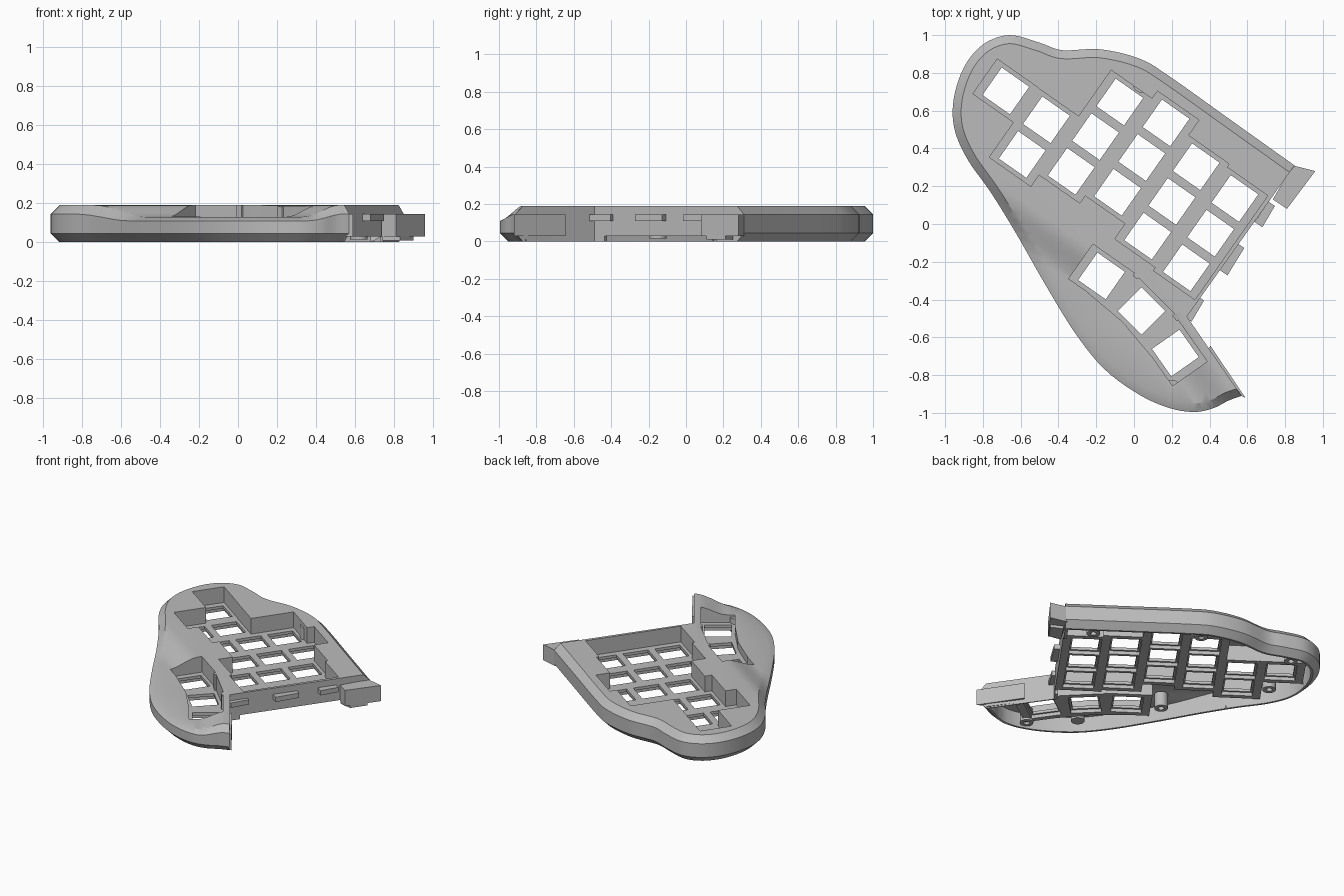
import bpy, bmesh
from math import radians, cos, sin
from mathutils import Matrix, Vector

cube = bpy.data.objects.get("Cube")
if cube:
    bpy.data.objects.remove(cube, do_unlink=True)

grey = bpy.data.materials.new("mid_grey")
grey.use_nodes = True
grey.diffuse_color = (0.5, 0.5, 0.5, 1)
grey.node_tree.nodes["Principled BSDF"].inputs["Base Color"].default_value = (0.5, 0.5, 0.5, 1)

TILT = radians(-35)
ROW = Vector((cos(TILT), sin(TILT)))
COL = Vector((-sin(TILT), cos(TILT)))
PITCH_U, PITCH_V, HOLE = 0.264, 0.224, 0.178
PLATE_TOP, PLATE_BASE, SKIRT_BASE = 0.075, 0.055, 0.03


def finish(bm, name):
    bmesh.ops.recalc_face_normals(bm, faces=bm.faces)
    me = bpy.data.meshes.new(name)
    bm.to_mesh(me)
    bm.free()
    me.materials.append(grey)
    ob = bpy.data.objects.new(name, me)
    bpy.context.collection.objects.link(ob)
    return ob


def loft(rings):
    """Closed solid through rings of equal length."""
    bm = bmesh.new()
    loops = [[bm.verts.new(p) for p in ring] for ring in rings]
    n = len(loops[0])
    for a, b in zip(loops, loops[1:]):
        for i in range(n):
            j = (i + 1) % n
            bm.faces.new((a[i], a[j], b[j], b[i]))
    bm.faces.new(loops[0][::-1])
    bm.faces.new(loops[-1])
    bm.normal_update()
    return bm


def prism(name, pts, z0, z1):
    return finish(loft([[(x, y, z) for x, y in pts] for z in (z0, z1)]), name)


def box(centre, angle, half_u, half_v, z0, z1):
    bm = bmesh.new()
    bmesh.ops.create_cube(bm, size=2)
    place = Matrix.Translation((*centre, (z0 + z1) / 2)) @ Matrix.Rotation(angle, 4, "Z")
    bm.transform(place @ Matrix.Diagonal((half_u, half_v, (z1 - z0) / 2, 1)))
    return finish(bm, "cutter")


def rod(name, centre, radius, z0, z1, turn=Matrix()):
    bm = bmesh.new()
    bmesh.ops.create_cone(bm, cap_ends=True, segments=24, radius1=radius, radius2=radius, depth=z1 - z0)
    bm.transform(Matrix.Translation((*centre, (z0 + z1) / 2)) @ turn)
    return finish(bm, name)


def carve(ob, cutters):
    """Subtract the cutters one after another, then delete them."""
    for c in cutters:
        mod = ob.modifiers.new("cut", "BOOLEAN")
        mod.operation, mod.solver, mod.object = "DIFFERENCE", "EXACT", c
    graph = bpy.context.evaluated_depsgraph_get()
    graph.update()
    me = bpy.data.meshes.new_from_object(ob.evaluated_get(graph))
    ob.modifiers.clear()
    ob.data = me
    for c in cutters:
        bpy.data.objects.remove(c, do_unlink=True)


def smooth(ob):
    ob.data.shade_smooth()
    ob.data.set_sharp_from_angle(angle=radians(28))


# Outline: a smooth curve round the outside, closed by two straight joint edges
KNOTS = [Vector(p) for p in (
    (.85, .31), (.52, .545), (.19, .78), (.03, .875), (-.18, .925), (-.38, .92), (-.5, .96),
    (-.66, 1), (-.8, .95), (-.9, .83), (-.955, .66), (-.95, .5), (-.88, .34), (-.76, .17),
    (-.63, -.04), (-.47, -.32), (-.31, -.58), (-.155, -.77), (.03, -.905), (.19, -.975),
    (.32, -.995), (.42, -.975), (.5, -.935), (.57, -.91))]
NOTCH = Vector((.28, -.49))


def spline(k, steps=5):
    k = [2 * k[0] - k[1]] + k + [2 * k[-1] - k[-2]]
    out = []
    for a, b, c, d in zip(k, k[1:], k[2:], k[3:]):
        for s in range(steps):
            t = s / steps
            out.append((2 * b + (c - a) * t + (2 * a - 5 * b + 4 * c - d) * t ** 2
                        + (3 * b - a - 3 * c + d) * t ** 3) / 2)
    return out + [k[-2]]


CURVE = spline(KNOTS)


def ring(inset, z, side=0):
    """Outline moved inward by inset on the curve and by side on the joint edges."""
    pts = []
    for i, p in enumerate(CURVE):
        t = (CURVE[min(i + 1, len(CURVE) - 1)] - CURVE[max(i - 1, 0)]).normalized()
        pts.append(p + Vector((-t.y, t.x)) * inset)
    for i in (0, -1):
        pts[i] = CURVE[i] + (NOTCH - CURVE[i]).normalized() * inset - ROW * side
    pts.append(NOTCH - ROW * side)
    return [(p.x, p.y, z) for p in pts]


# The top dips over the thumb area and rises again at the joint edge
RAMPS = ((COL, -.45, -.24), (Vector((.83, .55)), -.25, -.05))


def dip(p):
    """Drop at a point: none at the lower rim, most at the top."""
    rise = 0
    for axis, lo, hi in RAMPS:
        t = min(max((axis.dot(p.xy) - lo) / (hi - lo), 0), 1)
        rise = max(rise, t * t * (3 - 2 * t))
    wall = min(max((p.z - .045) / .1, 0), 1)
    bevel = min(max((p.z - .145) / .045, 0), 1)
    return (1 - rise) * (.035 * wall + .025 * bevel)


def dipped(rings, name):
    bm = loft(rings)
    bmesh.ops.triangulate(bm, faces=bm.faces)
    for axis, lo, hi in RAMPS:
        for i in range(9):
            bmesh.ops.bisect_plane(bm, geom=bm.verts[:] + bm.edges[:] + bm.faces[:], dist=1e-5,
                                   plane_co=(axis * (lo + (hi - lo) * i / 8) / axis.length_squared).to_3d(),
                                   plane_no=axis.to_3d())
    bm.normal_update()
    bmesh.ops.triangulate(bm, faces=bm.faces)
    for v in bm.verts:
        v.co.z -= dip(v.co)
    return finish(bm, name)


shell = dipped([ring(.045, 0), ring(0, .045), ring(0, .145), ring(.045, .19)], "case_shell")
cavity = dipped([ring(.06, -.1, .02), ring(.06, .045, .02), ring(.06, .143, .02)], "cavity")

# Key columns: distance along the rows, topmost key, number of keys
columns = zip(range(6), (.188, .186, .486, .536, .437, .417), (1, 2, 3, 3, 3, 3))
cells, keys = [], []
for i, top, count in columns:
    u = -.96 + PITCH_U * i
    mid = ROW * u + COL * (top - PITCH_V * (count - 1) / 2)
    cells.append((mid, TILT, PITCH_V * count / 2))
    keys += [(ROW * u + COL * (top - PITCH_V * k), TILT) for k in range(count)]
# Thumb keys fan out; in-between cells join their wells
FAN = [Vector(p) for p in ((-.172, -.275), (.04, -.46), (.219, -.683))]
for i, spot in enumerate(FAN):
    angle = TILT - radians(10) * i
    cells.append((spot, angle, PITCH_V / 2))
    keys.append((spot, angle))
    if i:
        cells.append(((spot + FAN[i - 1]) / 2, angle + radians(5), PITCH_V / 2 - .001))


def cell_boxes(grow_u, grow_v, z0, z1):
    return [box(c, a, PITCH_U / 2 + grow_u, h + grow_v, z0, z1) for c, a, h in cells]


# Keep skirts around the key wells, then cut wells, undersides and key holes
carve(cavity, cell_boxes(.025, .025, -.5, .5))
carve(shell, [cavity] + cell_boxes(.002, 0, PLATE_TOP, .5)
      + cell_boxes(.03, .03, -.5, SKIRT_BASE)
      + [box(c, a, HOLE / 2 + .013, HOLE / 2 + .013, -.4, PLATE_BASE) for c, a in keys]
      + [box(c, a, HOLE / 2, HOLE / 2, -.3, .4) for c, a in keys])
smooth(shell)

# Joint block at the far end, with its pin hole and lower lip
block = prism("joint_block", [(.84, .31), (.96, .28), (.81, .08), (.735, .13)], .03, .145)
carve(block, [rod("pin_cutter", (.88, .18), .014, -.06, .24,
                  Matrix.Rotation(TILT, 4, "Z") @ Matrix.Rotation(radians(90), 4, "Y"))])
prism("joint_lip", [(.82, .25), (.9, .21), (.83, .11), (.74, .13)], .01, .03)

# Flange on the thumb side of the joint
prism("thumb_flange", [(.385, -.67), (.405, -.645), (.59, -.92), (.555, -.905)], .03, .145)
prism("thumb_flange_lip", [(.38, -.68), (.41, -.68), (.55, -.87), (.52, -.87)], .01, .032)

# Snap hooks along the joint wall
for i, (x, y) in enumerate(((.28, -.50), (.47, -.255), (.655, .0))):
    base = Vector((x, y))
    long = COL * (.17 if i == 1 else .13)
    pts = [base - ROW * .02, base + ROW * .03, base + long + ROW * .02, base + long - ROW * .02]
    prism("snap_hook", pts, .11, .145)

# Screw bosses under the top
for x, y, top in ((.2, -.87, .115), (-.36, -.15, .12), (-.75, .5, .16), (-.62, .88, .16),
                  (.04, .74, .16), (.62, .32, .16)):
    boss = rod("screw_boss", (x, y), .045, .015, top)
    carve(boss, [rod("screw_cutter", (x, y), .02, -.1, .07)])
    smooth(boss)
smooth(rod("support_foot", (-.05, -.64), .045, .02, .115))
